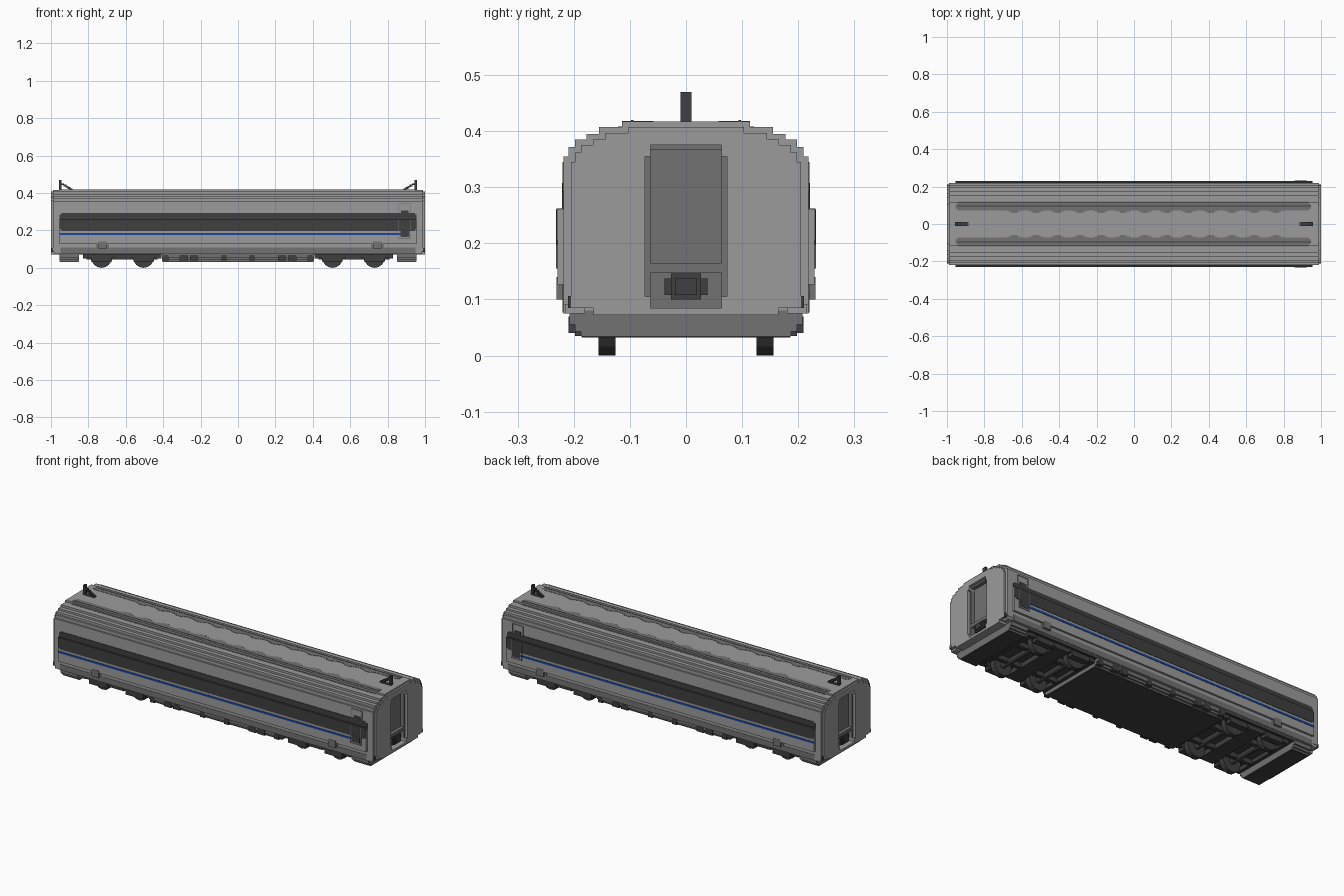
import bpy
import bmesh
import math

if "Cube" in bpy.data.objects:
    bpy.data.objects.remove(bpy.data.objects["Cube"])


def material(name, r, g, b):
    m = bpy.data.materials.new(name)
    m.use_nodes = True
    m.diffuse_color = (r, g, b, 1)
    m.node_tree.nodes["Principled BSDF"].inputs["Base Color"].default_value = (r, g, b, 1)
    return m


LIGHT = material("light grey", 0.33, 0.33, 0.33)
MID = material("mid grey", 0.17, 0.17, 0.175)
DARK = material("dark grey", 0.05, 0.05, 0.05)
BLUE = material("blue", 0.01, 0.06, 0.36)


def finish(name, bm, mat):
    bmesh.ops.recalc_face_normals(bm, faces=bm.faces)
    mesh = bpy.data.meshes.new(name)
    bm.to_mesh(mesh)
    bm.free()
    mesh.materials.append(mat)
    obj = bpy.data.objects.new(name, mesh)
    bpy.context.scene.collection.objects.link(obj)
    return obj


def add_box(bm, x, y, z):
    """Add a box spanning three (low, high) ranges."""
    verts = bmesh.ops.create_cube(bm, size=1)["verts"]
    for v in verts:
        for i, (lo, hi) in enumerate((x, y, z)):
            v.co[i] = lo + (hi - lo) * (v.co[i] + 0.5)


def boxes(name, mat, spans, mirror=""):
    """Join boxes into one object, mirrored over the given axes."""
    bm = bmesh.new()
    for x, y, z in spans:
        for sx in (1, -1) if "x" in mirror else (1,):
            for sy in (1, -1) if "y" in mirror else (1,):
                add_box(bm, sorted((sx * x[0], sx * x[1])), sorted((sy * y[0], sy * y[1])), z)
    return finish(name, bm, mat)


def extrude(name, mat, half, x0, x1):
    """Extrude a symmetric (y, z) half profile along x."""
    ring = half + [(-y, z) for y, z in reversed(half)]
    bm = bmesh.new()
    face = bm.faces.new([bm.verts.new((x0, y, z)) for y, z in ring])
    out = bmesh.ops.extrude_face_region(bm, geom=[face])["geom"]
    bmesh.ops.translate(bm, vec=(x1 - x0, 0, 0),
                        verts=[g for g in out if isinstance(g, bmesh.types.BMVert)])
    return finish(name, bm, mat)


def stepped(steps, bottom):
    """Turn (half width, top height) steps into a staircase half profile."""
    points, low = [], bottom
    for y, z in steps:
        points += [(y, low), (y, z)]
        low = z
    return points


# Body shell with stepped roof shoulders
roof = [(0.209, 0.372), (0.198, 0.385), (0.177, 0.395), (0.155, 0.407), (0.114, 0.417)]
shell = [extrude("body_shell", LIGHT, stepped([(0.218, 0.355)] + roof, 0.075), -0.955, 0.955)]
for s, side in ((1, "left"), (-1, "right")):
    shell.append(extrude(f"{side}_end_section", LIGHT,
                         stepped([(0.207, 0.09), (0.218, 0.355)] + roof, 0.085), s * 0.955, s * 0.99))
    inner = [(y - 0.011, z - 0.01) for y, z in roof]
    shell.append(extrude(f"{side}_end_face", LIGHT,
                         stepped([(0.165, 0.085), (0.205, 0.345)] + inner, 0.072), s * 0.955, s))
boxes("side_bulge", LIGHT, [((-0.955, 0.955), (0.2, 0.229), (0.127, 0.26))], "y")

# Gangway recesses in both ends
cutter = boxes("gangway_cutter", MID, [((0.96, 1.05), (-0.063, 0.063), (0.085, 0.375)),
                                       ((0.96, 1.05), (-0.073, 0.073), (0.105, 0.355))], "x")
cutter.hide_render = True
cutter.hide_viewport = True
cutter.display_type = "WIRE"
for obj in shell:
    mod = obj.modifiers.new("gangway", "BOOLEAN")
    mod.operation = "DIFFERENCE"
    mod.object = cutter
    mod.solver = "EXACT"
    mod.use_self = True
boxes("gangway_back", MID, [((0.955, 0.965), (-0.073, 0.073), (0.085, 0.375))], "x")
boxes("gangway_frame", MID, [((0.96, 0.985), (0.063, 0.073), (0.105, 0.355)),
                             ((0.96, 0.985), (0, 0.063), (0.366, 0.375)),
                             ((0.96, 0.985), (0, 0.063), (0.148, 0.165))], "xy")

# Couplers
boxes("coupler", DARK, [((0.96, 0.985), (-0.038, 0.038), (0.108, 0.137)),
                        ((0.96, 0.99), (-0.027, 0.027), (0.1, 0.146)),
                        ((0.96, 0.998), (-0.02, 0.02), (0.108, 0.137))], "x")

# End lamps
boxes("lamp_housing", LIGHT, [((0.95, 0.985), (0.18, 0.216), (0.075, 0.115))], "xy")
boxes("lamp", DARK, [((0.98, 1.0), (0.189, 0.21), (0.085, 0.106))], "xy")

# Window band, blue stripe and lower side band
boxes("window_band", DARK, [((-0.955, 0.955), (0.22, 0.231), (0.205, 0.262)),
                            ((-0.955, 0.955), (0.21, 0.221), (0.26, 0.285)),
                            ((-0.945, 0.945), (0.22, 0.231), (0.198, 0.206)),
                            ((-0.945, 0.945), (0.21, 0.221), (0.285, 0.292))], "y")
boxes("blue_stripe", BLUE, [((-0.955, 0.915), (0.222, 0.231), (0.175, 0.186))], "y")
arches = []
for cx in (-0.725, 0.745):
    arches += [((cx - w, cx + w), (0.21, h), (0.1, z))
               for w, z, h in ((0.035, 0.126, 0.22), (0.022, 0.14, 0.231))]
boxes("lower_side_band", MID, [((-0.95, 0.95), (0.21, 0.22), (0.077, 0.108))] + arches, "y")

# Passenger doors near one end
door = [((x, x + 0.004), (0.2, y), z) for x in (0.857, 0.921)
        for y, z in ((0.2315, (0.155, 0.26)), (0.2205, (0.26, 0.345)))]
door += [((0.857, 0.925), (0.2, 0.2205), (0.341, 0.345)),
         ((0.857, 0.925), (0.2, 0.2315), (0.155, 0.159))]
boxes("door_outline", MID, door, "y")
boxes("door_window", DARK, [((0.872, 0.912), (0.21, 0.221), (0.285, 0.308)),
                            ((0.868, 0.916), (0.222, 0.2315), (0.165, 0.2))], "y")

# Roof strips with scalloped inner edges
strips = [((-0.945, 0.935), (0.072, 0.114), (0.41, 0.4185)),
          ((-0.955, 0.945), (0.08, 0.106), (0.41, 0.4185)),
          ((-0.945, 0.935), (0.114, 0.121), (0.4, 0.4085))]
for i in range(13):
    cx = -0.64 + 0.1165 * i
    strips += [((cx - w, cx + w), (y, 0.08), (0.41, 0.4185)) for w, y in ((0.036, 0.066), (0.018, 0.058))]
boxes("roof_strips", MID, strips, "y")
boxes("roof_seam", DARK, [((-0.945, 0.945), (0.094, 0.098), (0.41, 0.4195))], "y")

# Roof posts with stepped braces
brace = [((0.885 + 0.011 * i, 0.9 + 0.011 * i), (-0.008, 0.008), (0.415 + 0.007 * i, 0.424 + 0.007 * i))
         for i in range(5)]
boxes("roof_post", DARK, [((0.943, 0.956), (-0.01, 0.01), (0.415, 0.47)),
                          ((0.885, 0.956), (-0.01, 0.01), (0.412, 0.42))] + brace, "x")

# Underfloor equipment and end skirts
skirt = stepped([(0.187, 0.043), (0.198, 0.055), (0.208, 0.08)], 0.034)
extrude("underfloor_box", MID, skirt, -0.405, 0.405)
extrude("left_skirt", MID, skirt, 0.85, 0.955)
extrude("right_skirt", MID, skirt, -0.955, -0.85)
vents = [((x - w, x + w), (0.18, 0.2095), (0.04, 0.07))
         for x, w in ((0.075, 0.014), (0.235, 0.022), (0.29, 0.022), (0.385, 0.014))]
boxes("underfloor_vents", DARK, vents, "xy")
boxes("underfloor_plate", DARK, [((0, 0.4), (0, 0.185), (0.032, 0.035)),
                                 ((0.853, 0.952), (0, 0.185), (0.032, 0.035)),
                                 ((0.4, 0.86), (0, 0.2), (0.071, 0.08))], "xy")

# Bogie frames
boxes("bogie_frame", DARK, [((0.42, 0.82), (0.165, 0.19), (0.052, 0.078)),
                            ((0.45, 0.56), (0.165, 0.198), (0.035, 0.065)),
                            ((0.675, 0.785), (0.165, 0.198), (0.035, 0.065)),
                            ((0.575, 0.66), (0, 0.19), (0.045, 0.075)),
                            ((0.43, 0.81), (0.07, 0.09), (0.045, 0.075)),
                            ((0.41, 0.43), (0, 0.19), (0.05, 0.075)),
                            ((0.81, 0.83), (0, 0.19), (0.05, 0.075))], "xy")

# Wheels and axles
bm = bmesh.new()


def add_cylinder(x, y, radius, length):
    made = bmesh.ops.create_cone(bm, cap_ends=True, segments=16, radius1=radius, radius2=radius, depth=length)
    for v in made["verts"]:
        v.co = (x + v.co.x, y + v.co.z, 0.055 + v.co.y)


for x in (-0.73, -0.505, 0.505, 0.73):
    add_cylinder(x, 0, 0.015, 0.3)
    for y in (-0.141, 0.141):
        add_cylinder(x, y, 0.055, 0.03)
finish("wheels_and_axles", bm, DARK)
